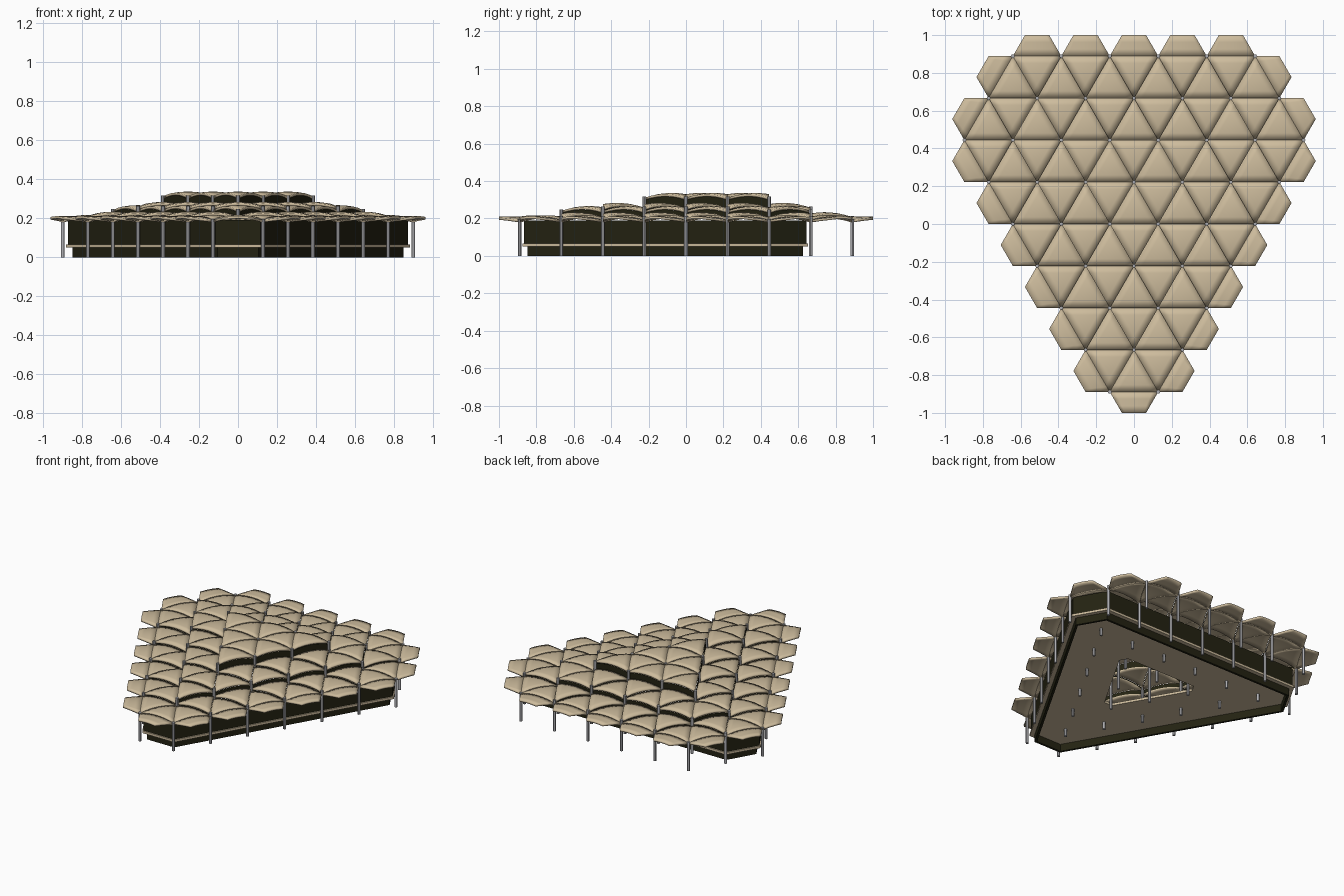
import bpy, bmesh, math
from mathutils import Vector

if "Cube" in bpy.data.objects:
    bpy.data.objects.remove(bpy.data.objects["Cube"])

ROW = 2 / 9                        # row spacing of the column lattice
A = ROW * 2 / math.sqrt(3)         # column spacing
Y0 = -4 * ROW
DROP = 0.026 / (A * A / 3)         # dome curvature
THICK = 0.013
N = 6                              # shell subdivisions


def material(name, rgb):
    m = bpy.data.materials.new(name)
    m.diffuse_color = (*rgb, 1)
    m.use_nodes = True
    m.node_tree.nodes["Principled BSDF"].inputs["Base Color"].default_value = m.diffuse_color
    return m


TAN = material("tan timber", (0.61, 0.50, 0.335))
DARK = material("dark olive glazing", (0.017, 0.016, 0.006))
GREY = material("grey metal", (0.42, 0.42, 0.44))


def finish(name, bm, mat, smooth=False):
    me = bpy.data.meshes.new(name)
    bm.to_mesh(me)
    bm.free()
    ob = bpy.data.objects.new(name, me)
    bpy.context.collection.objects.link(ob)
    me.materials.append(mat)
    if smooth:
        bpy.context.view_layer.objects.active = ob
        ob.select_set(True)
        bpy.ops.object.shade_smooth_by_angle(angle=math.radians(30))
        ob.select_set(False)
    return ob


def pt(k, j):                      # lattice index -> plan position
    return Vector((k * A / 2, Y0 + j * ROW))


# plan outlines (counter-clockwise)
ROOF = [pt(*c) for c in ((1, 0), (7, 6), (5, 8), (-5, 8), (-7, 6), (-1, 0))]
HALL = [pt(*c) for c in ((1, 0), (7, 6), (6, 7), (-6, 7), (-7, 6), (-1, 0))]


def edge_distance(p, poly):
    best = 9
    for a, b in zip(poly, poly[1:] + poly[:1]):
        d = (b - a).normalized()
        best = min(best, d.x * (p.y - a.y) - d.y * (p.x - a.x))
    return best


def inset(poly, w):
    out = []
    for i, p in enumerate(poly):
        d1 = (p - poly[i - 1]).normalized()
        d2 = (poly[(i + 1) % len(poly)] - p).normalized()
        n1, n2 = Vector((-d1.y, d1.x)), Vector((-d2.y, d2.x))
        out.append(p + (n1 + n2) * w / (1 + n1.dot(n2)))
    return out


def ring(name, outer, inner, z0, z1, mat):
    bm = bmesh.new()
    loops = [[bm.verts.new((p.x, p.y, z)) for p in poly]
             for poly, z in ((outer, z0), (outer, z1), (inner, z1), (inner, z0))]
    n = len(outer)
    for i in range(4):
        a, b = loops[i], loops[(i + 1) % 4]
        for k in range(n):
            bm.faces.new((a[k], a[(k + 1) % n], b[(k + 1) % n], b[k]))
    return finish(name, bm, mat)


# lattice points and triangular bays
points = [(k, j) for j in range(9) for k in range(-9, 10)
          if (k + j) % 2 and edge_distance(pt(k, j), ROOF) > -1e-4]
inside = set(points)
bays = []
for j in range(8):
    for k in range(-9, 10):
        for tri in (((k, j), (k + 2, j), (k + 1, j + 1)),
                    ((k, j + 1), (k + 1, j), (k + 2, j + 1))):
            if all(t in inside for t in tri):
                bays.append(tri)


def bay_height(c):                 # shells climb toward the middle
    d = edge_distance(c, ROOF) / ROW
    return 0.337 if d > 2.3 else 0.217 + 0.05 * (d - 0.33)


# roof: domed triangular shells, with clipped overhangs round the edge
roof, eaves, edges, tops = bmesh.new(), bmesh.new(), {}, {}
for tri in bays:
    p = [pt(*t) for t in tri]
    c = (p[0] + p[1] + p[2]) / 3
    h = bay_height(c)
    grid = {}
    for i in range(N + 1):
        for k in range(N + 1 - i):
            q = p[0] + (p[1] - p[0]) * i / N + (p[2] - p[0]) * k / N
            grid[i, k] = roof.verts.new((q.x, q.y, h - DROP * (q - c).length_squared))
    for i in range(N):
        for k in range(N - i):
            roof.faces.new((grid[i, k], grid[i + 1, k], grid[i, k + 1]))
            if i + k < N - 1:
                roof.faces.new((grid[i + 1, k], grid[i + 1, k + 1], grid[i, k + 1]))
    for i in range(3):
        tops[tri[i]] = max(tops.get(tri[i], 0), h - 0.026)
        e = (tri[i], tri[(i + 1) % 3])
        edges.setdefault(tuple(sorted(e)), []).append((h, e))


def edge_z(h, t):                  # height of a shell along its arched edge
    return h - DROP * (A * A / 12 + ((t - 0.5) * A) ** 2)


glass = bmesh.new()
for users in edges.values():
    h, e = users[0]
    a, b = pt(*e[0]), pt(*e[1])
    if len(users) == 1:            # overhang: half a hexagon
        d = (b - a).normalized()
        out = Vector((d.y, -d.x)) * ROW / 2
        rows = []
        for s in range(4):
            f = s / 3
            row = []
            for i in range(9):
                t = 0.5 + (i / 8 - 0.5) * (1 - f / 2)
                q = a + (b - a) * t + out * f
                row.append(eaves.verts.new((q.x, q.y, edge_z(h, t))))
            rows.append(row)
        for s in range(3):
            for i in range(8):
                eaves.faces.new((rows[s][i], rows[s + 1][i],
                                 rows[s + 1][i + 1], rows[s][i + 1]))
    else:                          # clerestory strip between stepped shells
        lo, hi = sorted((users[0][0], users[1][0]))
        if hi - lo > THICK:
            prev = None
            for i in range(N + 1):
                q = a + (b - a) * i / N
                z = edge_z(lo, i / N)
                cur = [glass.verts.new((q.x, q.y, z - 0.004)),
                       glass.verts.new((q.x, q.y, z + hi - lo - THICK))]
                if prev:
                    glass.faces.new((prev[0], cur[0], cur[1], prev[1]))
                prev = cur

for name, bm in (("roof_shells", roof), ("roof_overhangs", eaves)):
    ob = finish(name, bm, TAN, True)
    mod = ob.modifiers.new("thickness", 'SOLIDIFY')
    mod.thickness = THICK
    mod.offset = -1
finish("clerestory_glass", glass, DARK)

# columns at every lattice point
cols = bmesh.new()
for key in points:
    p, top = pt(*key), tops[key] + 0.006
    made = bmesh.ops.create_cone(cols, cap_ends=True, segments=12,
                                 radius1=0.0095, radius2=0.0095, depth=top)
    bmesh.ops.translate(cols, verts=made["verts"], vec=(p.x, p.y, top / 2))
finish("columns", cols, GREY, True)

# hall: plinth, floor slab with a three-cornered court opening, glazed walls
ring("plinth", inset(HALL, 0.042), inset(HALL, 0.057), 0, 0.055, DARK)
ring("glazed_wall", inset(HALL, 0.022), inset(HALL, 0.032), 0.06, 0.19, DARK)
court = [pt(*c) for c in ((0, 3), (0, 3), (2, 5), (2, 5), (-2, 5), (-2, 5))]
mid = Vector((0, Y0 + ROW * 13 / 3))
for i, p in enumerate(court):      # widen the opening and clip its corners
    r = (p - mid).normalized()
    side = Vector((-r.y, r.x)) * (0.03 if i % 2 else -0.03)
    court[i] = p + r * 0.03 + side
court = court[1:] + court[:1]
ring("floor_slab", inset(HALL, 0.014), court, 0.05, 0.066, TAN)
